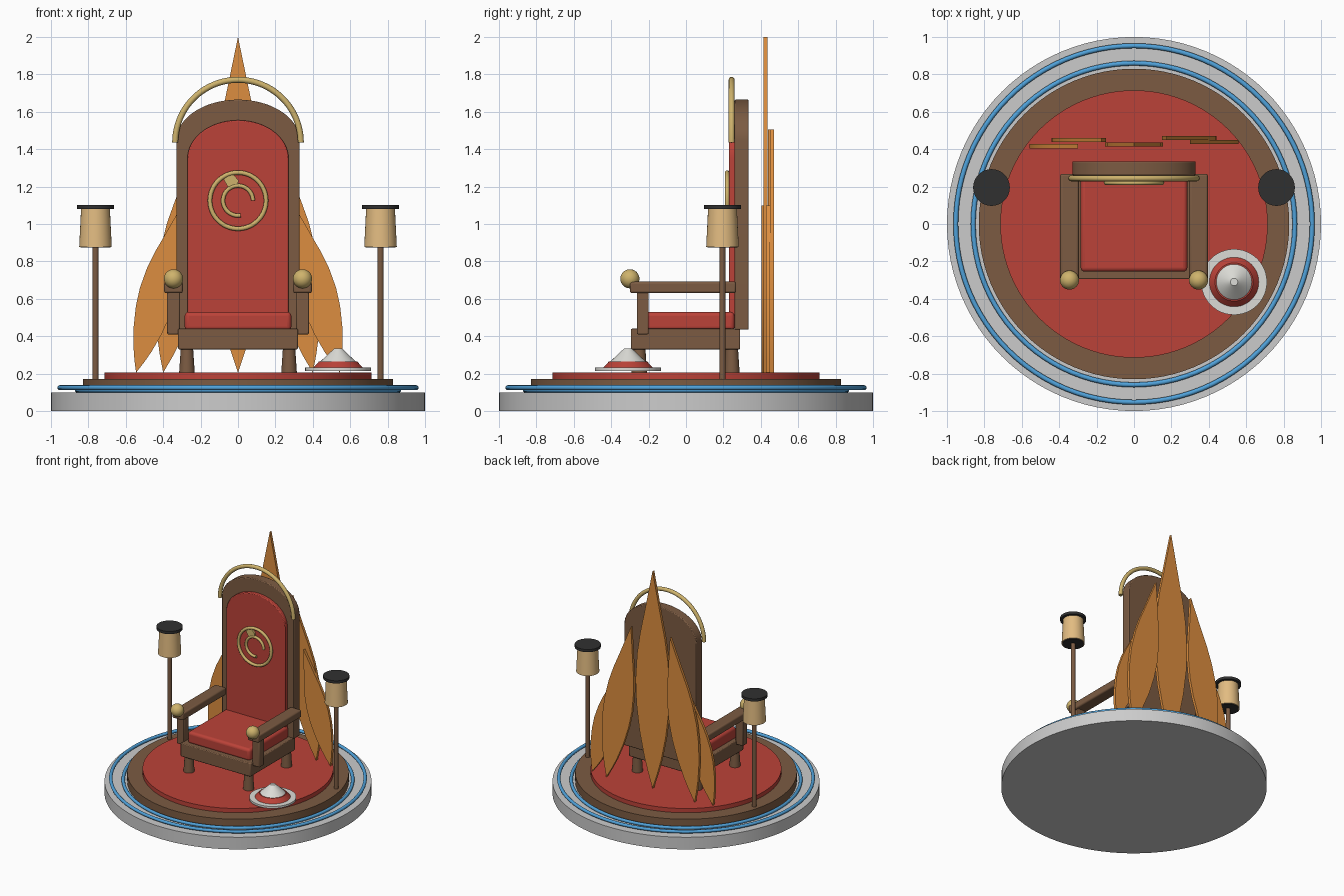
import bpy, bmesh
from math import sin, cos, pi, radians, atan2, hypot
from mathutils import Matrix

if "Cube" in bpy.data.objects:
    bpy.data.objects.remove(bpy.data.objects["Cube"])


def mat(name, r, g, b):
    m = bpy.data.materials.new(name)
    m.diffuse_color = (r, g, b, 1)
    m.use_nodes = True
    m.node_tree.nodes["Principled BSDF"].inputs["Base Color"].default_value = m.diffuse_color
    return m


RED = mat("red_fabric", 0.50, 0.055, 0.04)
WOOD = mat("brown_wood", 0.20, 0.105, 0.055)
GOLD = mat("gold", 0.62, 0.45, 0.15)
ORANGE = mat("orange_feather", 0.72, 0.27, 0.05)
BLUE = mat("blue_trim", 0.08, 0.36, 0.70)
CREAM = mat("cream_shade", 0.76, 0.50, 0.22)
BLACK = mat("black_metal", 0.03, 0.03, 0.03)
WHITE = mat("white", 0.72, 0.72, 0.68)


def finish(ob, name, material, smooth=True):
    ob.name = name
    if material:
        ob.data.materials.append(material)
    if smooth:
        bpy.ops.object.select_all(action='DESELECT')
        ob.select_set(True)
        bpy.context.view_layer.objects.active = ob
        bpy.ops.object.shade_smooth_by_angle(angle=radians(35))
    return ob


def bevel(ob, width, segments=2):
    b = ob.modifiers.new("bevel", 'BEVEL')
    b.width, b.segments = width, segments
    return ob


def cone(name, x, y, z0, z1, r0, r1, material, sides=48):
    bpy.ops.mesh.primitive_cone_add(vertices=sides, radius1=r0, radius2=r1, depth=z1 - z0,
                                    location=(x, y, (z0 + z1) / 2))
    return finish(bpy.context.object, name, material)


def box(name, x0, x1, y0, y1, z0, z1, material, width=0.006, segments=2):
    bpy.ops.mesh.primitive_cube_add(size=1, location=((x0 + x1) / 2, (y0 + y1) / 2, (z0 + z1) / 2))
    ob = bpy.context.object
    ob.scale = (x1 - x0, y1 - y0, z1 - z0)
    bpy.ops.object.transform_apply(location=False, rotation=False, scale=True)
    return bevel(finish(ob, name, material), width, segments)


def torus(name, loc, R, r, material, rot=(0, 0, 0)):
    bpy.ops.mesh.primitive_torus_add(major_radius=R, minor_radius=r, major_segments=96,
                                     minor_segments=12, location=loc, rotation=rot)
    return finish(bpy.context.object, name, material)


def arc_tube(name, loc, R, r, a0, a1, material, n=40):
    # round tube along an arc in the xz plane
    cu = bpy.data.curves.new(name, 'CURVE')
    cu.dimensions = '3D'
    cu.bevel_depth, cu.bevel_resolution, cu.use_fill_caps = r, 4, True
    sp = cu.splines.new('POLY')
    sp.points.add(n)
    for i, p in enumerate(sp.points):
        a = radians(a0 + (a1 - a0) * i / n)
        p.co = (R * cos(a), 0, R * sin(a), 1)
    ob = bpy.data.objects.new(name, cu)
    ob.location = loc
    bpy.context.collection.objects.link(ob)
    cu.materials.append(material)
    return ob


def plate(name, pts, y0, y1, material):
    # xz outline extruded along y
    bm = bmesh.new()
    face = bm.faces.new([bm.verts.new((x, y0, z)) for x, z in pts])
    ext = bmesh.ops.extrude_face_region(bm, geom=[face])
    for v in ext["geom"]:
        if isinstance(v, bmesh.types.BMVert):
            v.co.y = y1
    bmesh.ops.recalc_face_normals(bm, faces=bm.faces)
    me = bpy.data.meshes.new(name)
    bm.to_mesh(me)
    bm.free()
    ob = bpy.data.objects.new(name, me)
    bpy.context.collection.objects.link(ob)
    return finish(ob, name, material)


def arch(w, z0, spring, rise, n=32):
    top = [(w * cos(pi * i / n), spring + rise * sin(pi * i / n)) for i in range(n + 1)]
    return [(-w, z0), (w, z0)] + top


# round platform
cone("stone_base", 0, 0, 0, 0.10, 1, 1, None, 96)
cone("wood_step", 0, 0, 0.10, 0.17, 0.83, 0.83, WOOD, 96)
cone("red_carpet", 0, 0, 0.17, 0.205, 0.715, 0.715, RED, 96)
torus("outer_blue_ring", (0, 0, 0.125), 0.953, 0.013, BLUE)
torus("inner_blue_ring", (0, 0, 0.112), 0.86, 0.013, BLUE)

# chair seat
box("seat_frame", -0.32, 0.32, -0.295, 0.29, 0.33, 0.44, WOOD)
box("seat_cushion", -0.285, 0.285, -0.255, 0.26, 0.43, 0.53, RED, 0.022, 4)

# chair back
bevel(plate("back_frame", arch(0.33, 0.435, 1.445, 0.22), 0.26, 0.335, WOOD), 0.006)
bevel(plate("back_panel", arch(0.27, 0.45, 1.35, 0.205), 0.23, 0.265, RED), 0.006)
arc_tube("gold_arch", (0, 0.244, 1.435), 0.336, 0.016, 0, 180, GOLD)

# back ornament: ring, open arc and small leaf
torus("ornament_ring", (0, 0.22, 1.125), 0.15, 0.012, GOLD, (pi / 2, 0, 0))
arc_tube("ornament_arc", (0, 0.22, 1.125), 0.08, 0.011, 0, 280, GOLD)
plate("ornament_leaf", [(-0.078, 1.24), (-0.055, 1.2), (0, 1.2), (0.002, 1.235), (-0.03, 1.27)],
      0.213, 0.228, GOLD)

for s, side in ((-1, "left"), (1, "right")):
    # legs
    for y, end in ((-0.25, "front"), (0.245, "back")):
        cone(f"{side}_{end}_leg", s * 0.273, y, 0.2, 0.335, 0.042, 0.033, WOOD, 24)
    # arms
    x = s * 0.345
    box(f"{side}_armrest", x - 0.05, x + 0.05, -0.30, 0.268, 0.63, 0.692, WOOD, 0.012, 3)
    box(f"{side}_arm_post", x - 0.034, x + 0.034, -0.262, -0.20, 0.41, 0.64, WOOD)
    bpy.ops.mesh.primitive_uv_sphere_add(segments=32, ring_count=16, radius=0.051,
                                         location=(x, -0.30, 0.707))
    finish(bpy.context.object, f"{side}_arm_ball", GOLD)
    # standing lamps
    x = s * 0.762
    cone(f"{side}_lamp_pole", x, 0.195, 0.165, 0.90, 0.017, 0.017, WOOD, 20)
    cone(f"{side}_lamp_shade", x, 0.195, 0.878, 1.083, 0.087, 0.077, CREAM).scale.z = 1
    cone(f"{side}_lamp_underside", x, 0.195, 0.874, 0.88, 0.08, 0.08, BLACK)
    cone(f"{side}_lamp_cap", x, 0.195, 1.08, 1.102, 0.098, 0.098, BLACK)

# fan of tall feathers behind the chair
PROFILE = [(0.07, 0.27), (0.14, 0.5), (0.25, 0.77), (0.37, 0.95), (0.48, 1),
           (0.6, 0.91), (0.7, 0.73), (0.8, 0.48), (0.9, 0.24)]


def feather(name, xb, xt, zt, w, y):
    zb = 0.205
    length = hypot(xt - xb, zt - zb)
    ux, uz = (xt - xb) / length, (zt - zb) / length
    loop = [(0, 0)] + PROFILE + [(1, 0)] + [(t, -h) for t, h in reversed(PROFILE)]
    pts = [(xb + ux * t * length + uz * h * w, zb + uz * t * length - ux * h * w) for t, h in loop]
    plate(name, pts, y, y + 0.022, ORANGE)


feather("centre_feather", 0, 0, 2.0, 0.155, 0.415)
feather("left_inner_feather", -0.40, -0.175, 1.505, 0.128, 0.438)
feather("right_inner_feather", 0.40, 0.175, 1.505, 0.128, 0.448)
feather("left_outer_feather", -0.545, -0.30, 1.10, 0.1, 0.405)
feather("right_outer_feather", 0.545, 0.30, 1.10, 0.1, 0.427)

# hat lying on the carpet
HX, HY = 0.535, -0.31
cone("hat_brim", HX, HY, 0.215, 0.232, 0.176, 0.176, WHITE)
cone("hat_band", HX, HY, 0.23, 0.265, 0.134, 0.102, RED)
cone("hat_crown", HX, HY, 0.26, 0.335, 0.1, 0.02, WHITE)
